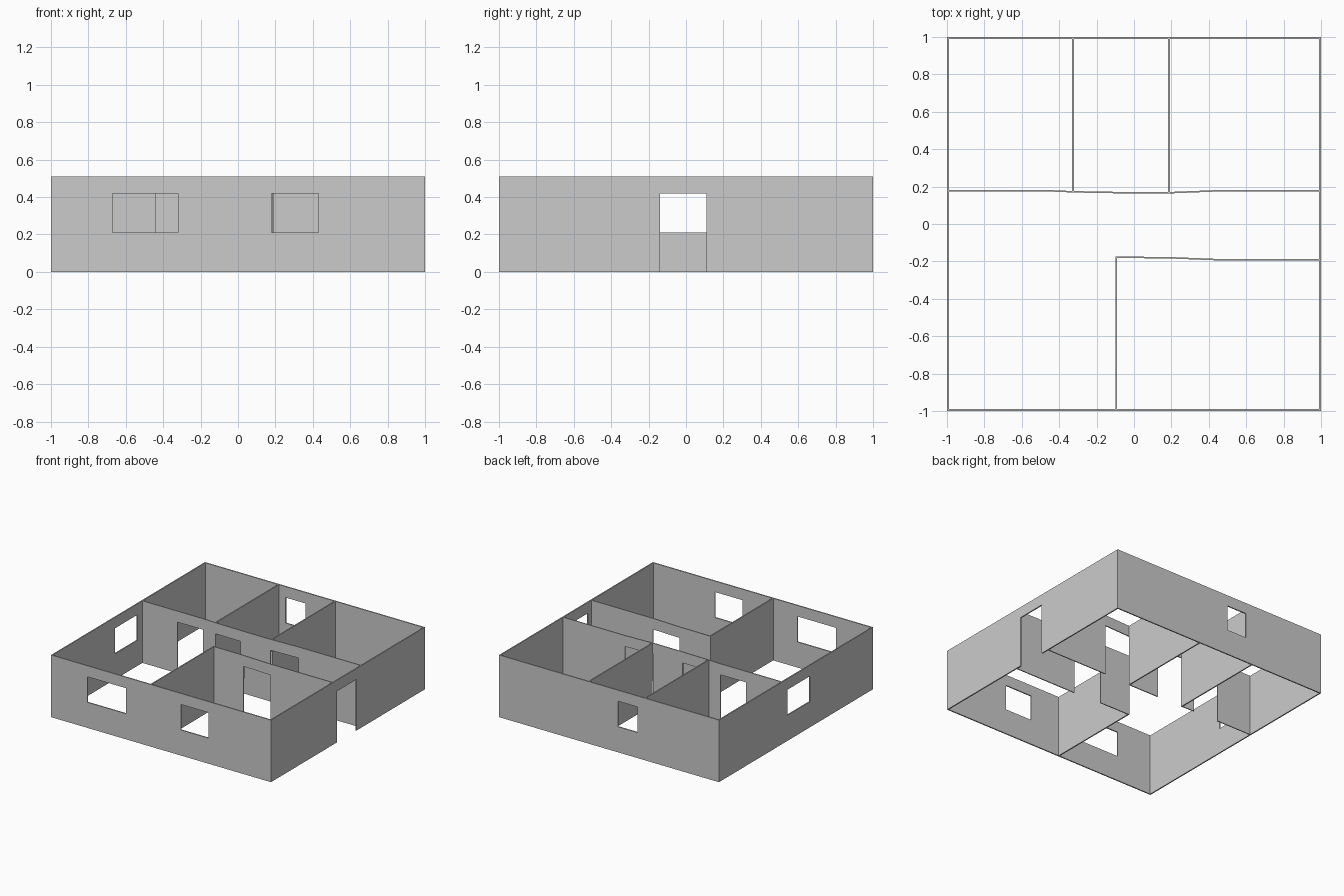
import bpy, bmesh

if "Cube" in bpy.data.objects:
    bpy.data.objects.remove(bpy.data.objects["Cube"])

H = 0.51           # wall height
SILL, HEAD = 0.21, 0.42
T = 0.01           # wall thickness


def wall(name, path, openings=(), axis=0, t=T):
    """Thin wall along a plan path; openings are (start, end, bottom) along the given axis."""
    def plan(s):
        for p, q in zip(path, path[1:]):
            if s <= q[axis] + 1e-6:
                f = (s - p[axis]) / (q[axis] - p[axis])
                return p[0] + f * (q[0] - p[0]), p[1] + f * (q[1] - p[1])
        return path[-1]

    stations = sorted({p[axis] for p in path} | {v for o in openings for v in o[:2]})
    levels = [0, SILL, HEAD, H]
    bm = bmesh.new()
    grid = [[bm.verts.new((*plan(s), z)) for z in levels] for s in stations]
    for i in range(len(stations) - 1):
        mid = (stations[i] + stations[i + 1]) / 2
        for j in range(3):
            zm = (levels[j] + levels[j + 1]) / 2
            if any(a < mid < b and bottom < zm < HEAD for a, b, bottom in openings):
                continue
            bm.faces.new((grid[i][j], grid[i + 1][j], grid[i + 1][j + 1], grid[i][j + 1]))
    bmesh.ops.delete(bm, geom=[v for v in bm.verts if not v.link_faces], context='VERTS')
    mesh = bpy.data.meshes.new(name)
    bm.to_mesh(mesh)
    bm.free()
    obj = bpy.data.objects.new(name, mesh)
    bpy.context.collection.objects.link(obj)
    mod = obj.modifiers.new("thickness", 'SOLIDIFY')
    mod.thickness = t
    mod.offset = 0
    return obj


E = 1 - T / 2      # centre line of the outer walls
I = 1 - T          # inner face of the outer walls

# Outer walls with windows and the entrance
wall("front_wall", [(-1, -E), (1, -E)], [(-0.67, -0.32, SILL), (0.18, 0.43, SILL)])
wall("back_wall", [(-1, E), (1, E)], [(-0.26, -0.08, SILL)])
wall("left_wall", [(-E, -I), (-E, I)], [(-0.18, 0.11, SILL)], axis=1)
wall("right_wall", [(E, -I), (E, I)], [(-0.14, 0.11, 0)], axis=1)

# Hall walls, slightly bent in plan, with doorways
wall("rear_hall_wall",
     [(-I, 0.177), (-0.44, 0.177), (-0.32, 0.172), (-0.09, 0.168), (0.18, 0.167),
      (0.43, 0.177), (I, 0.177)],
     [(-0.67, -0.44, 0), (-0.32, -0.09, 0), (0.18, 0.43, 0)], t=0.008)
wall("front_hall_wall",
     [(-0.1, -0.178), (0.18, -0.18), (0.43, -0.19), (I, -0.19)],
     [(0.18, 0.43, 0)], t=0.008)

# Room partitions
wall("rear_left_partition", [(-0.326, 0.176), (-0.326, I)], axis=1)
wall("rear_right_partition", [(0.187, 0.172), (0.187, I)], axis=1)
wall("front_partition", [(-0.095, -I), (-0.095, -0.182)], axis=1)
